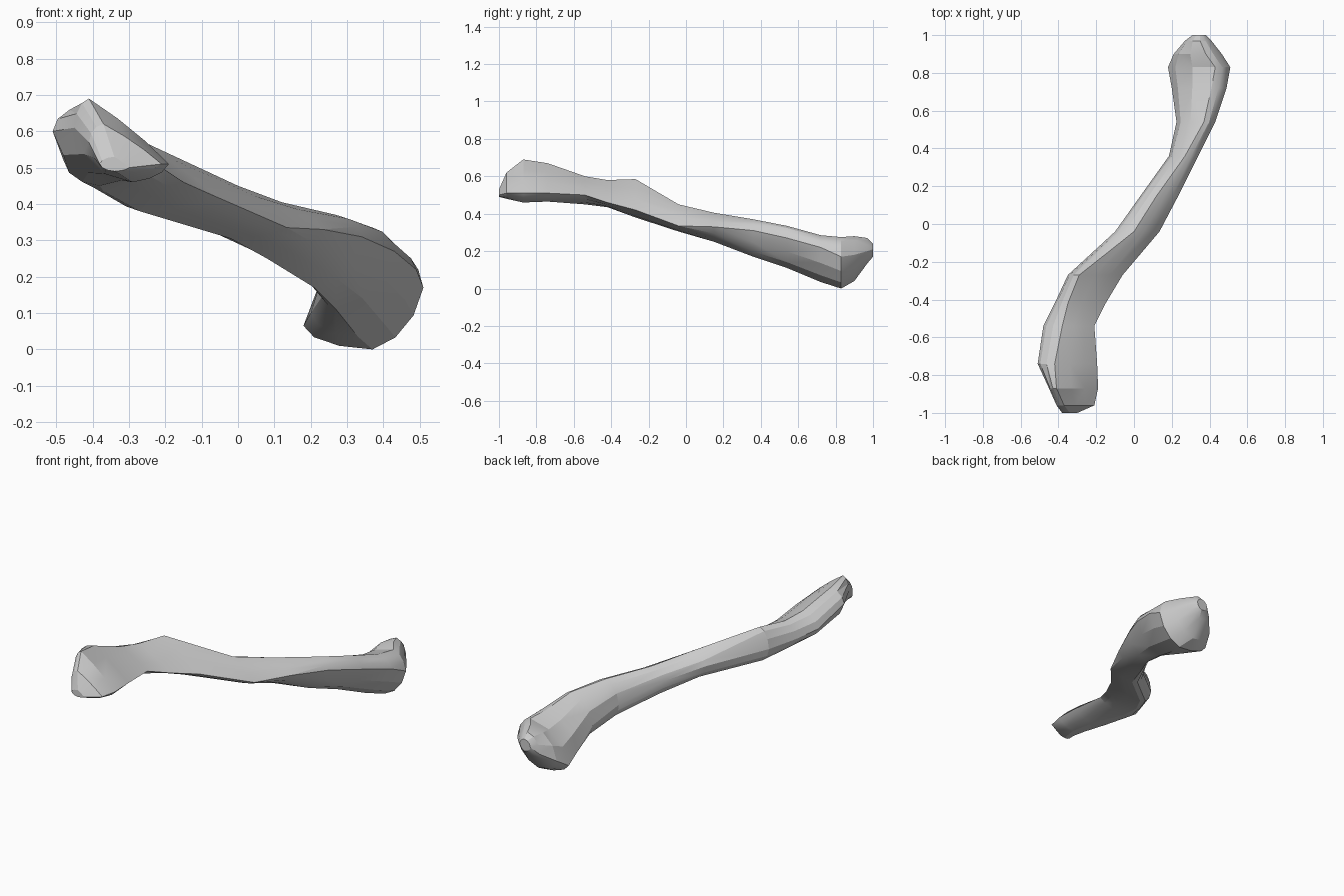
import bpy, bmesh, math

if "Cube" in bpy.data.objects:
    bpy.data.objects.remove(bpy.data.objects["Cube"])

# Bone cross-sections: y, then (x, z) of the left, top, right and bottom points
SECTIONS = [
    (-1.00, -.38, .51, -.34, .53, -.30, .50, -.34, .49),
    (-.96, -.41, .57, -.37, .62, -.21, .51, -.32, .48),
    (-.87, -.45, .61, -.41, .69, -.19, .51, -.29, .46),
    (-.74, -.51, .60, -.42, .67, -.195, .51, -.32, .465),
    (-.54, -.48, .52, -.38, .60, -.21, .50, -.38, .45),
    (-.42, -.42, .49, -.35, .58, -.15, .46, -.37, .435),
    (-.27, -.35, .47, -.29, .585, -.06, .42, -.27, .38),
    (-.04, -.10, .39, .00, .45, .135, .335, -.02, .305),
    (.15, .035, .34, .12, .405, .235, .33, .08, .25),
    (.36, .185, .24, .27, .37, .34, .31, .21, .17),
    (.54, .225, .18, .37, .335, .43, .27, .27, .11),
    (.72, .20, .10, .41, .285, .49, .22, .33, .035),
    (.83, .18, .065, .43, .275, .51, .17, .37, .00),
    (.90, .21, .11, .38, .28, .465, .18, .33, .04),
    (.97, .27, .16, .35, .27, .41, .20, .34, .135),
    (1.00, .31, .20, .35, .24, .38, .21, .35, .17),
]
STEPS = 3  # facets per quarter


def section_points(y, xl, zl, xt, zt, xr, zr, xb, zb):
    """Closed ring of four quarters, each between a straight line and an ellipse."""
    slope = .15 if y < -.1 else .35 if y < .2 else .8  # flat upper right side at front
    quarters = [((xl, zl), (xt, zt), .9), ((xr, zr), (xt, zt), slope),
                ((xr, zr), (xb, zb), .7), ((xl, zl), (xb, zb), .9)]
    ring = []
    for q, (side, cap, roundness) in enumerate(quarters):
        for i in range(STEPS):
            t = (i if q % 2 == 0 else STEPS - i) / STEPS
            a = math.pi / 2 * t
            u = t + (1 - math.cos(a) - t) * roundness
            v = t + (math.sin(a) - t) * roundness
            ring.append((side[0] + (cap[0] - side[0]) * u, y,
                         side[1] + (cap[1] - side[1]) * v))
    return ring


# Loft the sections into one closed bone
bm = bmesh.new()
rings = [[bm.verts.new(p) for p in section_points(*s)] for s in SECTIONS]
n = len(rings[0])
for a, b in zip(rings, rings[1:]):
    for i in range(n):
        j = (i + 1) % n
        bm.faces.new((a[i], a[j], b[j], b[i]))
bm.faces.new(rings[0])
bm.faces.new(rings[-1])
bmesh.ops.triangulate(bm, faces=bm.faces[:], quad_method='SHORT_EDGE')
bmesh.ops.recalc_face_normals(bm, faces=bm.faces[:])

mesh = bpy.data.meshes.new("collarbone")
bm.to_mesh(mesh)
bm.free()
bone = bpy.data.objects.new("collarbone", mesh)
bpy.context.collection.objects.link(bone)

# Soft facets, with the stronger ridges left crisp
bpy.context.view_layer.objects.active = bone
bone.select_set(True)
bpy.ops.object.shade_smooth_by_angle(angle=math.radians(20))
